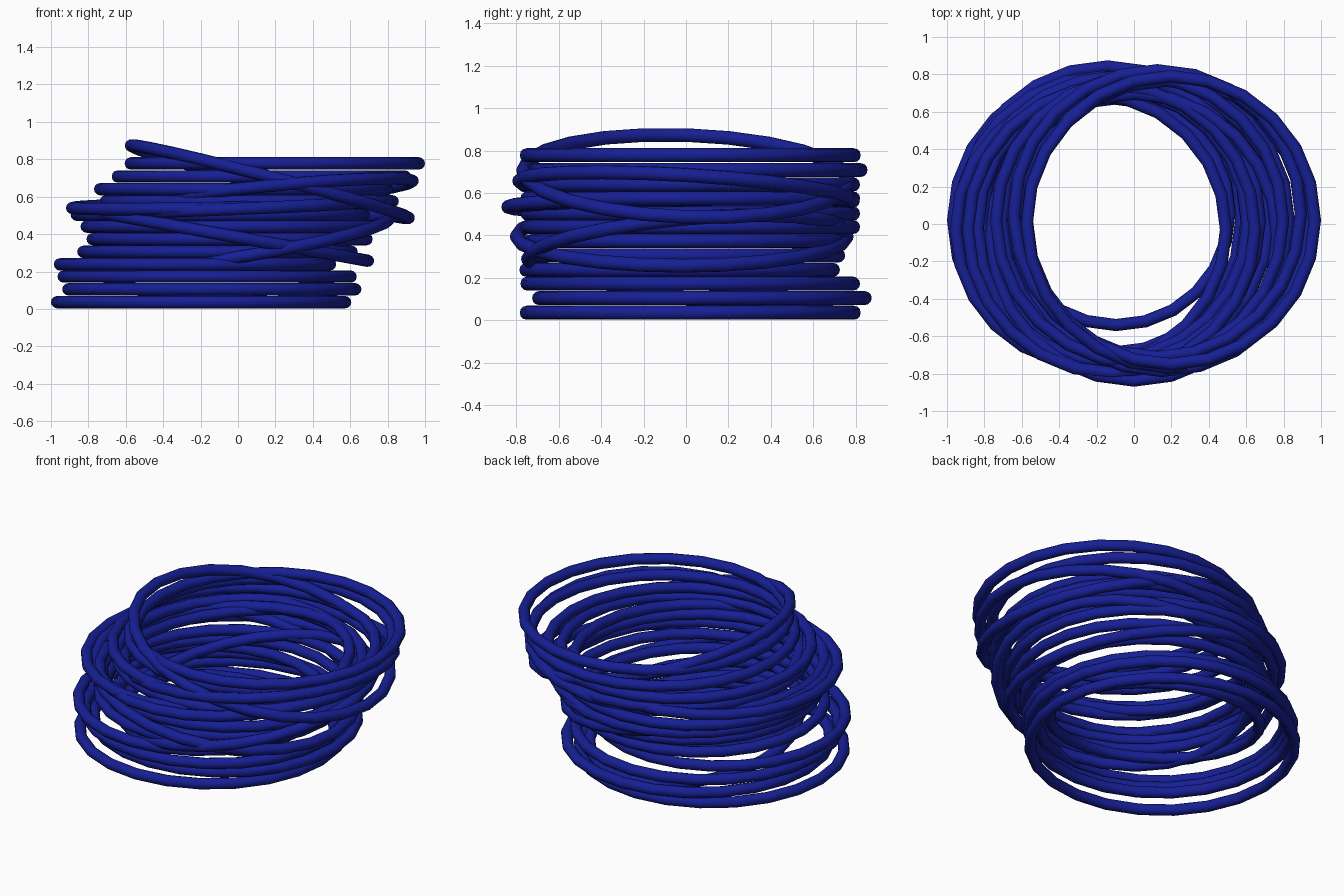
import bpy, bmesh
from math import sin, cos, pi
from mathutils import Vector

if "Cube" in bpy.data.objects:
    bpy.data.objects.remove(bpy.data.objects["Cube"])

TUBE = 0.033
SEGS, SIDES = 24, 12

mat = bpy.data.materials.new("deep_blue")
mat.diffuse_color = (0.008, 0.014, 0.30, 1)
mat.use_nodes = True
mat.node_tree.nodes["Principled BSDF"].inputs["Base Color"].default_value = mat.diffuse_color


def bangle(name, x, y, z, outer, slope_x=0.0, slope_y=0.0):
    """Thin torus centred at x, y, z; slopes give rise in z along +x and +y."""
    normal = Vector((-slope_x, -slope_y, 1)).normalized()
    turn = Vector((0, 0, 1)).rotation_difference(normal).to_matrix()
    r = outer - TUBE
    bm = bmesh.new()
    loops = []
    for i in range(SEGS):
        a = 2 * pi * i / SEGS
        loop = []
        for j in range(SIDES):
            b = 2 * pi * j / SIDES
            d = r + TUBE * cos(b)
            p = turn @ Vector((d * cos(a), d * sin(a), TUBE * sin(b)))
            loop.append(bm.verts.new(p))
        loops.append(loop)
    for i in range(SEGS):
        m, n = loops[i], loops[(i + 1) % SEGS]
        for j in range(SIDES):
            k = (j + 1) % SIDES
            f = bm.faces.new((m[j], n[j], n[k], m[k]))
            f.smooth = True
    me = bpy.data.meshes.new(name)
    bm.to_mesh(me)
    bm.free()
    me.materials.append(mat)
    ob = bpy.data.objects.new(name, me)
    ob.location = (x, y, z)
    bpy.context.collection.objects.link(ob)


# Flat bangles, bottom to top: x, y, z, outer radius
flat = [
    (-0.197, 0.02, 0.036, 0.803),
    (-0.14, 0.075, 0.105, 0.80),
    (-0.165, 0.02, 0.173, 0.80),
    (-0.23, -0.03, 0.238, 0.755),
    (-0.11, 0.0, 0.305, 0.75),
    (-0.045, 0.0, 0.373, 0.765),
    (-0.042, 0.02, 0.440, 0.80),
    (-0.095, 0.02, 0.503, 0.80),
    (0.06, 0.02, 0.575, 0.80),
    (0.03, 0.02, 0.640, 0.80),
    (0.125, 0.055, 0.708, 0.80),
    (0.197, 0.02, 0.778, 0.803),
]
for i, ring in enumerate(flat):
    bangle(f"flat_bangle_{i + 1}", *ring)

# Leaning bangles: x, y, z, outer radius, slope along x, slope along y
leaning = [
    (-0.10, 0.065, 0.137, 0.645, -0.07, -0.15),
    (0.07, 0.0, 0.355, 0.78, 0.17, 0.09),
    (-0.07, -0.02, 0.395, 0.81, -0.18, 0.0),
    (-0.12, -0.03, 0.555, 0.80, 0.02, 0.02),
    (0.0, -0.07, 0.55, 0.80, 0.04, 0.02),
    (0.15, 0.0, 0.61, 0.82, 0.095, -0.06),
    (0.17, 0.0, 0.68, 0.80, -0.26, -0.035),
]
for i, ring in enumerate(leaning):
    bangle(f"leaning_bangle_{i + 1}", *ring)
